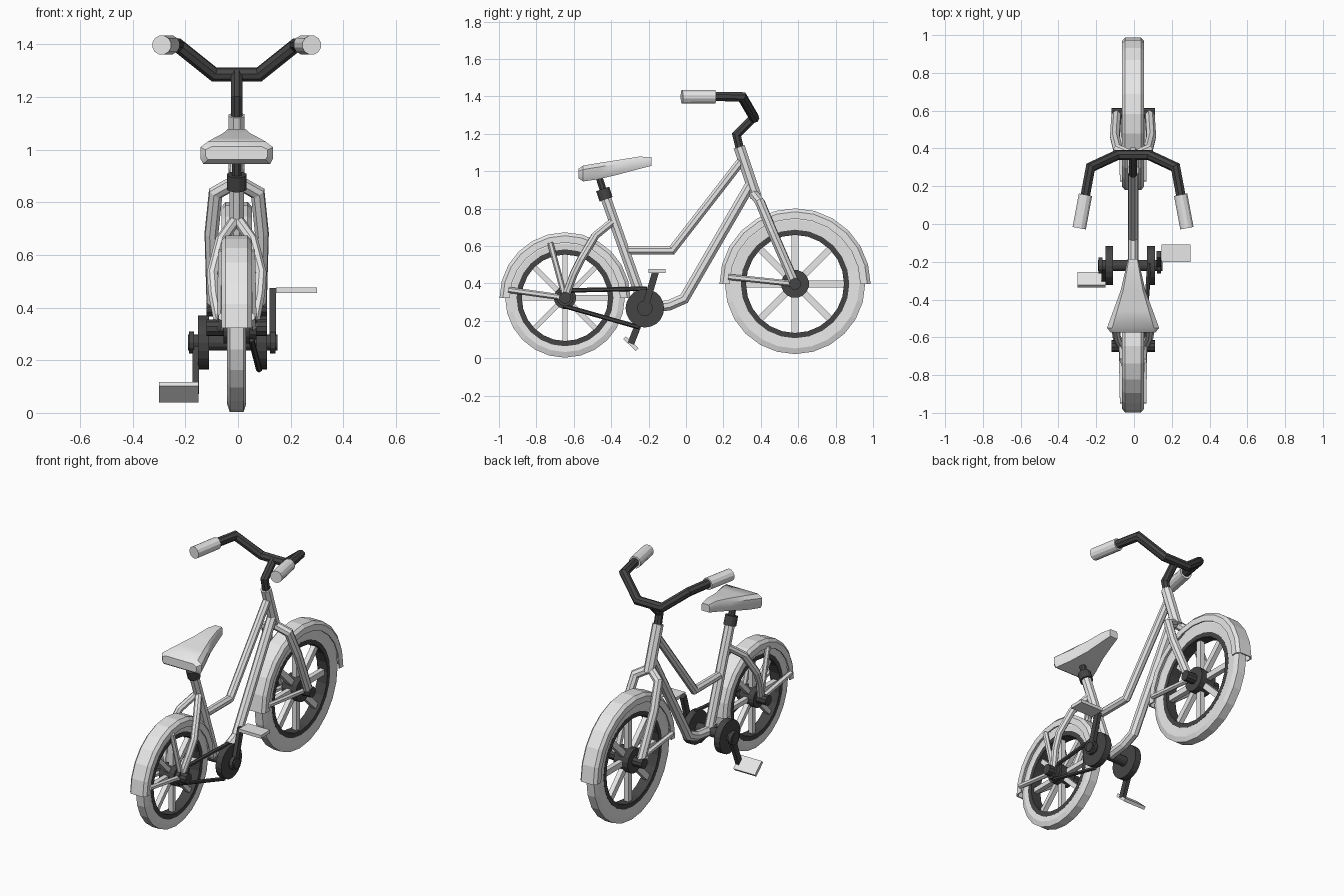
import bpy, bmesh
from math import cos, sin, pi, radians
from mathutils import Vector, Matrix

if "Cube" in bpy.data.objects:
    bpy.data.objects.remove(bpy.data.objects["Cube"], do_unlink=True)

CX = -0.005  # centre plane of the frame


def material(name, v):
    m = bpy.data.materials.new(name)
    m.use_nodes = True
    m.diffuse_color = (v, v, v, 1)
    m.node_tree.nodes["Principled BSDF"].inputs["Base Color"].default_value = (v, v, v, 1)
    return m


LIGHT = material("light grey", 0.8)
DARK = material("dark grey", 0.06)


def finish(name, bm, mat):
    bmesh.ops.recalc_face_normals(bm, faces=bm.faces)
    me = bpy.data.meshes.new(name)
    bm.to_mesh(me)
    bm.free()
    ob = bpy.data.objects.new(name, me)
    bpy.context.collection.objects.link(ob)
    me.materials.append(mat)
    return ob


def loft(bm, rings, closed=False):
    """Skin closed rings of points, capping the ends unless closed."""
    vs = [[bm.verts.new(p) for p in ring] for ring in rings]
    n = len(vs[0])
    pairs = list(zip(vs, vs[1:])) + ([(vs[-1], vs[0])] if closed else [])
    for a, b in pairs:
        for i in range(n):
            j = (i + 1) % n
            bm.faces.new((a[i], a[j], b[j], b[i]))
    if not closed:
        bm.faces.new(vs[0])
        bm.faces.new(vs[-1])


def revolve(name, profile, centre, mat, segs=24, sweep=2 * pi):
    """Spin a closed (x, radius) profile about the x axis."""
    full = sweep > 6
    rings = []
    for k in range(segs if full else segs + 1):
        a = sweep * k / segs
        rings.append([(CX + x, centre[0] + r * cos(a), centre[1] + r * sin(a)) for x, r in profile])
    bm = bmesh.new()
    loft(bm, rings, full)
    return finish(name, bm, mat)


def tube(name, points, r, mat, sides=8):
    """Sweep a round section along a bent path with mitred corners."""
    pts = [Vector(p) + Vector((CX, 0, 0)) for p in points]
    dirs = [(b - a).normalized() for a, b in zip(pts, pts[1:])]
    u = dirs[0].orthogonal().normalized()
    if abs(dirs[0].x) < 0.9:
        u = (Vector((1, 0, 0)) - dirs[0] * dirs[0].x).normalized()
    w = dirs[0].cross(u)
    turn = [2 * pi * (k + 0.5) / sides for k in range(sides)]
    ring = [pts[0] + (u * cos(a) + w * sin(a)) * r for a in turn]
    rings = [ring]
    for i, d in enumerate(dirs):
        n = (d + dirs[i + 1]).normalized() if i + 1 < len(dirs) else d
        ring = [p + d * ((pts[i + 1] - p).dot(n) / d.dot(n)) for p in ring]
        rings.append(ring)
    bm = bmesh.new()
    loft(bm, rings)
    return finish(name, bm, mat)


def box(name, centre, size, mat, tilt=0):
    bm = bmesh.new()
    bmesh.ops.create_cube(bm, size=1, matrix=Matrix.Translation(centre)
                          @ Matrix.Rotation(tilt, 4, 'X') @ Matrix.Diagonal((*size, 1)))
    return finish(name, bm, mat)


def flip(points, s):
    return [(s * x, y, z) for x, y, z in points]


SIDES = (("left", 1), ("right", -1))

# Wheels: tyre, rim, hub, spokes, mudguard and its struts
REAR, FRONT = (-0.647, 0.323), (0.583, 0.397)
for tag, c, R, rim, hub, sw, guard, struts in (
        ("rear", REAR, 0.32, 0.255, 0.06, 0.028, 0.35, (105, 172)),
        ("front", FRONT, 0.375, 0.286, 0.075, 0.036, 0.404, (174,))):
    revolve(tag + "_tyre", [(-0.033, rim), (-0.036, R - 0.03), (-0.026, R),
                            (0.026, R), (0.036, R - 0.03), (0.033, rim)], c, LIGHT)
    revolve(tag + "_rim", [(-0.034, rim - 0.024), (-0.034, rim + 0.004),
                           (0.034, rim + 0.004), (0.034, rim - 0.024)], c, DARK)
    tube(tag + "_hub", [(-0.05, *c), (0.05, *c)], hub, DARK, 16)
    tube(tag + "_axle", [(-0.115, *c), (0.115, *c)], 0.032, DARK, 10)
    bm = bmesh.new()
    for k in range(8):
        bmesh.ops.create_cube(bm, size=1, matrix=Matrix.Translation((CX, *c))
                              @ Matrix.Rotation(k * pi / 4, 4, 'X')
                              @ Matrix.Translation((0, 0, (rim + hub) / 2 - 0.02))
                              @ Matrix.Diagonal((0.03, sw, rim - hub, 1)))
    finish(tag + "_spokes", bm, LIGHT)
    outer = [(-0.058, guard - 0.055), (-0.058, guard - 0.018), (-0.042, guard),
             (0.042, guard), (0.058, guard - 0.018), (0.058, guard - 0.055)]
    inner = [(x * 0.88, r - 0.008) for x, r in reversed(outer[1:-1])]
    lips = [(0.05, guard - 0.055)], [(-0.05, guard - 0.055)]
    revolve(tag + "_mudguard", outer + lips[0] + inner + lips[1], c, LIGHT, 12, pi)
    for side, s in SIDES:
        for a in struts:
            y, z = cos(radians(a)), sin(radians(a))
            g = guard - 0.045
            tube(f"{tag}_strut_{side}_{a}",
                 [(s * 0.062, c[0], c[1]), (s * 0.056, c[0] + g * y, c[1] + g * z)], 0.016, LIGHT, 6)

# Frame tubes
tube("seat_tube", [(0, -0.437, 0.88), (0, -0.22, 0.267)], 0.03, LIGHT)
tube("head_tube", [(0, 0.284, 1.13), (0, 0.375, 0.86)], 0.033, LIGHT)
tube("top_tube", [(0, 0.30, 1.06), (0, -0.075, 0.577), (0, -0.31, 0.577)], 0.025, LIGHT)
tube("down_tube", [(0, 0.345, 0.93), (0, -0.01, 0.318), (0, -0.09, 0.283), (0, -0.22, 0.267)],
     0.03, LIGHT)
for side, s in SIDES:
    tube("fork_" + side, flip([(0, 0.36, 0.88), (0.08, 0.395, 0.835), (0.096, 0.46, 0.68),
                               (0.088, 0.583, 0.397)], s), 0.027, LIGHT)
    tube("rear_stay_" + side, flip([(0, -0.38, 0.74), (0.06, -0.485, 0.655), (0.092, -0.56, 0.53),
                                    (0.086, -0.60, 0.45), (0.062, -0.647, 0.323)], s), 0.022, LIGHT)

# Handlebar and grips
tube("stem", [(0, 0.288, 1.12), (0, 0.27, 1.195), (0, 0.36, 1.285)], 0.024, DARK)
bar = [(0.085, 0.365, 1.285), (0.225, 0.30, 1.397), (0.255, 0.14, 1.40)]
tube("handlebar", flip(bar[::-1], -1) + bar, 0.027, DARK)
for side, s in SIDES:
    tube("grip_" + side, flip([(0.252, 0.155, 1.398), (0.285, -0.022, 1.397)], s), 0.037, LIGHT, 12)

# Saddle on its post
tube("seat_clamp", [(0, -0.446, 0.905), (0, -0.427, 0.85)], 0.038, DARK, 12)
tube("seat_post", [(0, -0.47, 0.985), (0, -0.437, 0.88)], 0.02, DARK)
rings = []
for y, w, low, high in ((-0.575, 0.118, 0.962, 1.012), (-0.55, 0.138, 0.945, 1.03),
                        (-0.46, 0.105, 0.958, 1.045), (-0.35, 0.065, 0.985, 1.062),
                        (-0.25, 0.042, 1.012, 1.078), (-0.185, 0.028, 1.028, 1.075)):
    e = 0.25 * (high - low)
    half = [(w * 0.92, low), (w, low + e), (w, high - e), (w * 0.8, high)]
    rings.append([(CX + x, y, z) for x, z in half] + [(CX - x, y, z) for x, z in half[::-1]])
bm = bmesh.new()
loft(bm, rings)
saddle = finish("saddle", bm, LIGHT)
bpy.context.view_layer.objects.active = saddle
saddle.select_set(True)
bpy.ops.object.shade_smooth_by_angle(angle=radians(35))
saddle.select_set(False)

# Crank axle, discs, cranks and pedals
BY, BZ = -0.22, 0.267
tube("crank_axle", [(-0.185, BY, BZ), (0.155, BY, BZ)], 0.03, DARK, 12)
for side, x, end in (("left", 0.095, 0.137), ("right", -0.126, -0.172)):
    tube("disc_" + side, [(x - 0.02, BY, BZ), (x + 0.02, BY, BZ)], 0.103, DARK, 20)
    tube("axle_cap_" + side, [(end - 0.01, BY, BZ), (end + 0.01, BY, BZ)], 0.042, DARK, 12)
for side, x, tip in (("left", 0.132, (-0.16, 0.47)), ("right", -0.161, (-0.295, 0.078))):
    a = Vector((x, BY, BZ))
    b = Vector((x, *tip))
    d = b - a
    lean = Vector((0, 0, 1)).rotation_difference(d).to_euler().x
    box("crank_" + side, (a + b) / 2, (0.024, 0.036, d.length), DARK, lean)
box("pedal_left", (0.222, -0.155, 0.466), (0.155, 0.092, 0.02), LIGHT)
box("pedal_right", (-0.225, -0.295, 0.078), (0.15, 0.092, 0.02), LIGHT, radians(-43))

# Chain runs and rear sprocket
tube("sprocket", [(0.045, *REAR), (0.075, *REAR)], 0.045, DARK, 12)
tube("chain_upper", [(0.055, -0.645, 0.362), (0.085, -0.21, 0.372)], 0.012, DARK, 6)
tube("chain_lower", [(0.055, -0.655, 0.28), (0.085, -0.25, 0.165)], 0.012, DARK, 6)
